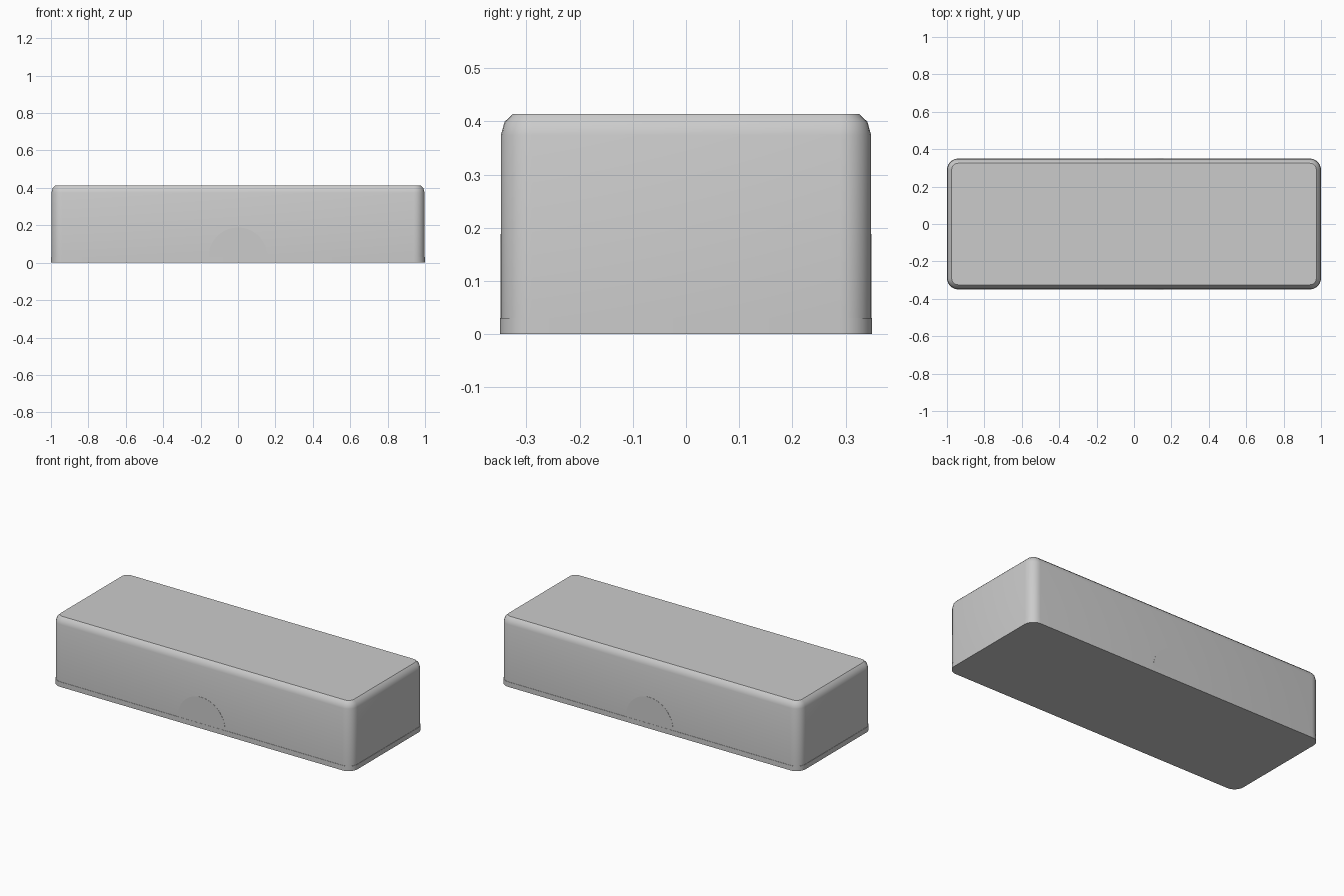
import bpy, bmesh
from math import pi, cos, sin, radians

if "Cube" in bpy.data.objects:
    bpy.data.objects.remove(bpy.data.objects["Cube"])


def make_object(name, bm):
    bmesh.ops.recalc_face_normals(bm, faces=bm.faces[:])
    mesh = bpy.data.meshes.new(name)
    bm.to_mesh(mesh)
    bm.free()
    obj = bpy.data.objects.new(name, mesh)
    bpy.context.collection.objects.link(obj)
    bpy.ops.object.select_all(action='DESELECT')
    obj.select_set(True)
    bpy.context.view_layer.objects.active = obj
    bpy.ops.object.shade_smooth_by_angle(angle=radians(32))
    return obj


def rounded_rect(hx, hy, r, seg=6):
    pts = []
    for q, (sx, sy) in enumerate([(1, 1), (-1, 1), (-1, -1), (1, -1)]):
        for i in range(seg + 1):
            a = (q + i / seg) * pi / 2
            pts.append((sx * (hx - r) + r * cos(a), sy * (hy - r) + r * sin(a)))
    return pts


def loft(name, layers, half_x, half_y, radius):
    """Stack rounded rectangles; each layer is (inset, z)."""
    bm = bmesh.new()
    rings = [[bm.verts.new((x, y, z)) for x, y in
              rounded_rect(half_x - d, half_y - d, radius - d)] for d, z in layers]
    n = len(rings[0])
    for a, b in zip(rings, rings[1:]):
        for i in range(n):
            j = (i + 1) % n
            bm.faces.new((a[i], a[j], b[j], b[i]))
    bm.faces.new(rings[0])
    bm.faces.new(rings[-1])
    return make_object(name, bm)


def half_disc(name, side, radius=0.158, z0=0.03, seg=32):
    bm = bmesh.new()
    inner, outer = ([bm.verts.new((radius * cos(pi * i / seg), side * y,
                                   z0 + radius * sin(pi * i / seg)))
                     for i in range(seg + 1)] for y in (0.34, 0.349))
    bm.faces.new(inner)
    bm.faces.new(outer)
    for i in range(seg + 1):
        j = (i + 1) % (seg + 1)
        bm.faces.new((inner[i], inner[j], outer[j], outer[i]))
    return make_object(name, bm)


# Thin base plate, slightly wider than the lid
loft("base_plate", [(0, 0), (0, 0.03)], 1.0, 0.35, 0.06)

# Lid with softened top edge
loft("lid", [(0, 0.03), (0, 0.374), (0.007, 0.399), (0.023, 0.414)],
     0.998, 0.348, 0.058)

# Half-round finger notch panels, front and back
for label, side in (("front", -1), ("back", 1)):
    half_disc(label + "_finger_notch", side)
